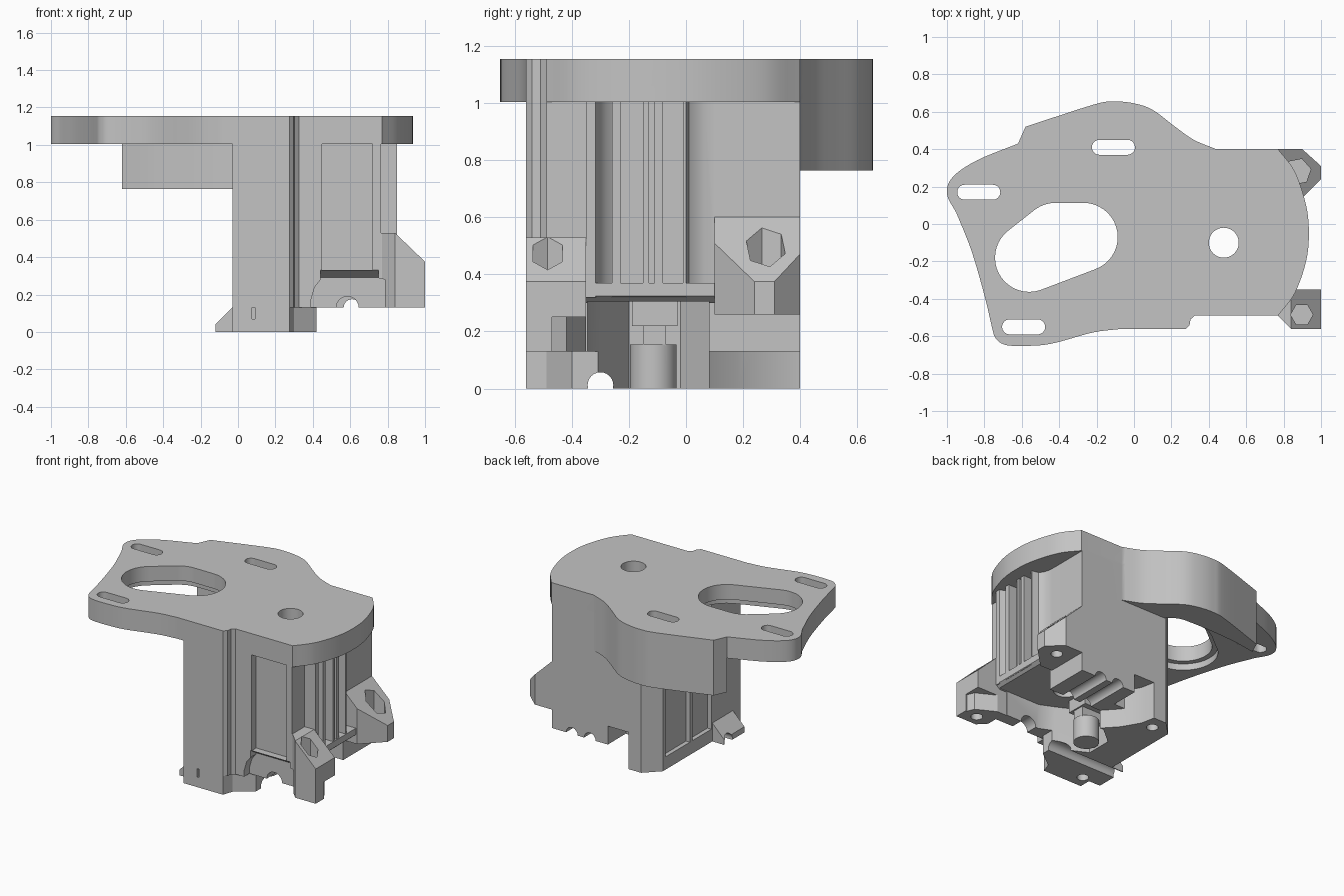
import bpy, bmesh, math
from mathutils import Vector

cube = bpy.data.objects.get("Cube")
if cube:
    bpy.data.objects.remove(cube, do_unlink=True)

grey = bpy.data.materials.new("plain grey")
grey.use_nodes = True
grey.diffuse_color = (0.55, 0.55, 0.55, 1)
grey.node_tree.nodes["Principled BSDF"].inputs["Base Color"].default_value = (0.55, 0.55, 0.55, 1)


def finish(name, bm):
    bmesh.ops.recalc_face_normals(bm, faces=bm.faces)
    mesh = bpy.data.meshes.new(name)
    bm.to_mesh(mesh)
    bm.free()
    mesh.materials.append(grey)
    ob = bpy.data.objects.new(name, mesh)
    bpy.context.collection.objects.link(ob)
    return ob


def prism(name, pts, lo, hi, axis="z"):
    """Extrude an outline along an axis: z uses (x, y), y uses (x, z), x uses (y, z)."""
    place = {"z": lambda a, b, c: (a, b, c),
             "y": lambda a, b, c: (a, c, b),
             "x": lambda a, b, c: (c, a, b)}[axis]
    bm = bmesh.new()
    face = bm.faces.new([bm.verts.new(place(a, b, lo)) for a, b in pts])
    grown = bmesh.ops.extrude_face_region(bm, geom=[face])["geom"]
    shift = Vector(place(0, 0, hi - lo))
    bmesh.ops.translate(bm, vec=shift, verts=[g for g in grown if isinstance(g, bmesh.types.BMVert)])
    return finish(name, bm)


def box(name, x, y, z):
    return prism(name, [(x[0], y[0]), (x[1], y[0]), (x[1], y[1]), (x[0], y[1])], *z)


def ring(c, r, n=40, turn=0.0):
    return [(c[0] + r * math.cos(turn + math.tau * i / n),
             c[1] + r * math.sin(turn + math.tau * i / n)) for i in range(n)]


def hull(name, centres, r, lo, hi):
    """Convex hull of upright cylinders, used for rounded slots."""
    bm = bmesh.new()
    for c in centres:
        for p in ring(c, r):
            for z in (lo, hi):
                bm.verts.new((*p, z))
    bmesh.ops.convex_hull(bm, input=bm.verts)
    loose = [v for v in bm.verts if not v.link_faces]
    bmesh.ops.delete(bm, geom=loose, context="VERTS")
    bmesh.ops.dissolve_limit(bm, angle_limit=0.01, verts=bm.verts, edges=bm.edges)
    return finish(name, bm)


def boolean(ob, tools, mode="DIFFERENCE"):
    for tool in tools:
        tool.hide_render = True
        mod = ob.modifiers.new("bool", "BOOLEAN")
        mod.operation, mod.solver, mod.object = mode, "EXACT", tool
        bpy.context.view_layer.update()
        dg = bpy.context.evaluated_depsgraph_get()
        mesh = bpy.data.meshes.new_from_object(ob.evaluated_get(dg))
        ob.modifiers.clear()
        ob.data = mesh
        bpy.data.objects.remove(tool, do_unlink=True)


def curve(pts, steps=5):
    """Smooth run through the points, with sharp ends."""
    p = [Vector(q) for q in pts]
    p = [2 * p[0] - p[1]] + p + [2 * p[-1] - p[-2]]
    out = []
    for a, b, c, d in zip(p, p[1:], p[2:], p[3:]):
        for i in range(steps):
            t = i / steps
            out.append(tuple(0.5 * (2 * b + (c - a) * t + (2 * a - 5 * b + 4 * c - d) * t * t
                                    + (3 * b - a - 3 * c + d) * t ** 3)))
    return out + [tuple(pts[-1])]


# Outline of the mounting plate, in runs between corners
left_top = curve([(-.95, .06), (-1, .16), (-.97, .25), (-.84, .34), (-.62, .43)])
back = curve([(-.58, .52), (-.22, .637), (-.11, .655), (0, .645), (.1, .61), (.22, .52), (.32, .45), (.44, .4)])
right = curve([(.77, .4), (.86, .28), (.92, .1), (.935, -.05), (.92, -.2), (.86, -.37), (.77, -.49)])
front = curve([(-.08, -.562), (-.22, -.58), (-.42, -.635), (-.53, -.65), (-.68, -.648), (-.74, -.61), (-.76, -.55)])
side = curve([(-.76, -.55), (-.8, -.38), (-.87, -.14), (-.95, .06)])
step = [(.325, -.49), (.302, -.51), (.297, -.54), (.275, -.562)]
plate = prism("mounting_plate", left_top + back + right + step + front + side[1:-1], 1.005, 1.155)

# Thin skirt along the back edge
inner = curve([(.1, .39), (.01, .452), (-.1, .465), (-.25, .465), (-.45, .455), (-.62, .43)])
skirt = prism("back_skirt", back + [(.44, .39)] + inner, .765, 1.04)

# Main body with a notch at the back, and a lower foot block on its left half
body = prism("extruder_body", [(-.03, -.562)] + step[::-1] + [(.765, -.49), (.765, .4), (.07, .4), (-.03, .3)],
             .13, 1.02)
boolean(body, [box("back_step", (.1, .33), (.2, .5), (0, .26))])
foot = prism("foot_block", [(-.03, -.562), (.275, -.562), (.3, -.49), (.42, -.4), (.42, -.2), (.36, .07),
                            (.26, .18), (.19, .3), (.17, .4), (.07, .4), (-.03, .3)], 0, .28)
toe = prism("side_toe", [(.02, 0), (-.12, 0), (-.12, .04), (-.03, .13), (.02, .13)], -.48, -.25, "y")

# Ribbed bulge on the right, standing on a ledge with a slanted underside
bulge = prism("ribbed_bulge", [(.7, -.35), (.85, -.35), (.85, -.318), (.81, -.3), (.785, -.28), (.77, -.26),
                               (.845, -.26), (.845, 0), (.8, .01), (.78, .035), (.77, .065), (.765, .1),
                               (.7, .1)], .32, 1.02)
ledge = prism("rib_ledge", [(.7, .3), (.82, .3), (.85, .325), (.85, .37), (.7, .37)], -.35, .1, "y")

# Sloped bosses with nut pockets on the right side
slope = [(.6, 0), (1, 0), (1, .375), (.6, .76)]
back_boss = prism("back_boss", [(.7, .4), (.9, .4), (1, .31), (1, .24), (.86, .1), (.7, .1)], .26, .8)
front_boss = prism("front_boss", [(.7, -.47), (.77, -.49), (.84, -.562), (1, -.562), (1, -.35), (.7, -.35)], .13, .53)
for boss in (back_boss, front_boss):
    boolean(boss, [prism("slope_tool", slope, -.7, .6, "y")], "INTERSECT")
under = [(1.1, -.34), (1.1, -.47), (.99, -.47), (.97, -.42), (.82, -.34)]
boolean(front_boss, [prism("boss_undercut", under, 0, .25)])

boolean(body, [foot, bulge, ledge, toe, back_boss, front_boss, skirt, plate], "UNION")

cuts = []
for x, y, r, turn in ((.875, .28, .072, .2), (.897, -.485, .06, 0)):
    cuts.append(prism("nut_pocket", ring((x, y), r, 6, turn), .35, .8))
    cuts.append(prism("boss_hole", ring((x, y), .038, 24), 0, .32))

# Plate openings: motor opening with a wider recess below, adjusting slots, shaft bore
motor = [(-.56, -.18), (-.42, -.07), (-.27, -.07)]
cuts.append(hull("motor_opening", motor, .183, .9, 1.3))
cuts.append(hull("motor_recess", motor, .22, .9, 1.05))
for x, y in ((-.83, .17), (-.11, .41), (-.59, -.55)):
    cuts.append(hull("slot_cut", [(x - .075, y), (x + .075, y)], .04, .6, 1.3))
cuts.append(prism("shaft_bore", ring((.48, -.1), .08), -.1, 1.3))

# Grooves between the ribs on the right
for lo, hi in ((-.23, -.15), (-.13, -.11), (-.08, -.01)):
    cuts.append(box("rib_gap", (.78, 1), (lo, hi), (.37, 1.005)))

# Recessed panels on the front and left
cuts.append(box("front_panel", (.45, .72), (-.6, -.44), (.33, 1.005)))
for lo, hi in ((.0, .27), (-.24, -.03)):
    cuts.append(box("left_panel", (-.1, 0), (lo, hi), (.09, .98)))
cuts.append(box("small_slit", (.075, .09), (-.6, -.53), (.07, .13)))

# Arch with a slanted top under the front panel
arch = [(.39, .1), (.39, .17), (.41, .24), (.45, .29), (.74, .29), (.785, .28), (.785, .1)]
cuts.append(prism("front_arch", arch, -.57, -.43, "y"))
cuts.append(prism("arch_bevel", [(-.57, .28), (-.57, .33), (-.49, .33), (-.43, .29), (-.43, .28)], .44, .75, "x"))

# Gear cavity and cable channels from below
cavity = [(.2, -.2), (.2, -.02), (.32, .08), (1.1, .08), (1.1, -.345), (.5, -.345), (.4, -.3)]
cuts.append(prism("gear_cavity", cavity, -.1, .305))
cuts.append(prism("front_notch", ring((.585, .13), .06, 24), -.7, -.2, "y"))
for x in (.47, .61):
    cuts.append(prism("back_notch", ring((x, .13), .045, 24), .0, .6, "y"))
cuts.append(prism("cable_channel", ring((-.3, .012), .045, 24), -.4, .9, "x"))
for x, y in ((.1, .3), (.03, -.47)):
    cuts.append(prism("screw_hole", ring((x, y), .038, 24), -.1, .2))
boolean(body, cuts)

# Round post inside the gear cavity, with a narrow neck and a square head
post = prism("cavity_post", ring((.3, -.115), .082), 0, .155)
neck = box("post_neck", (.2, .37), (-.15, -.07), (.15, .23))
head = box("post_head", (.2, .38), (-.19, -.03), (.22, .31))
boolean(post, [neck, head], "UNION")

for ob in (body, post):
    bpy.ops.object.select_all(action="DESELECT")
    ob.select_set(True)
    bpy.context.view_layer.objects.active = ob
    bpy.ops.object.shade_smooth_by_angle(angle=math.radians(25))
    ob.modifiers.new("flat_large_faces", "WEIGHTED_NORMAL").keep_sharp = True
